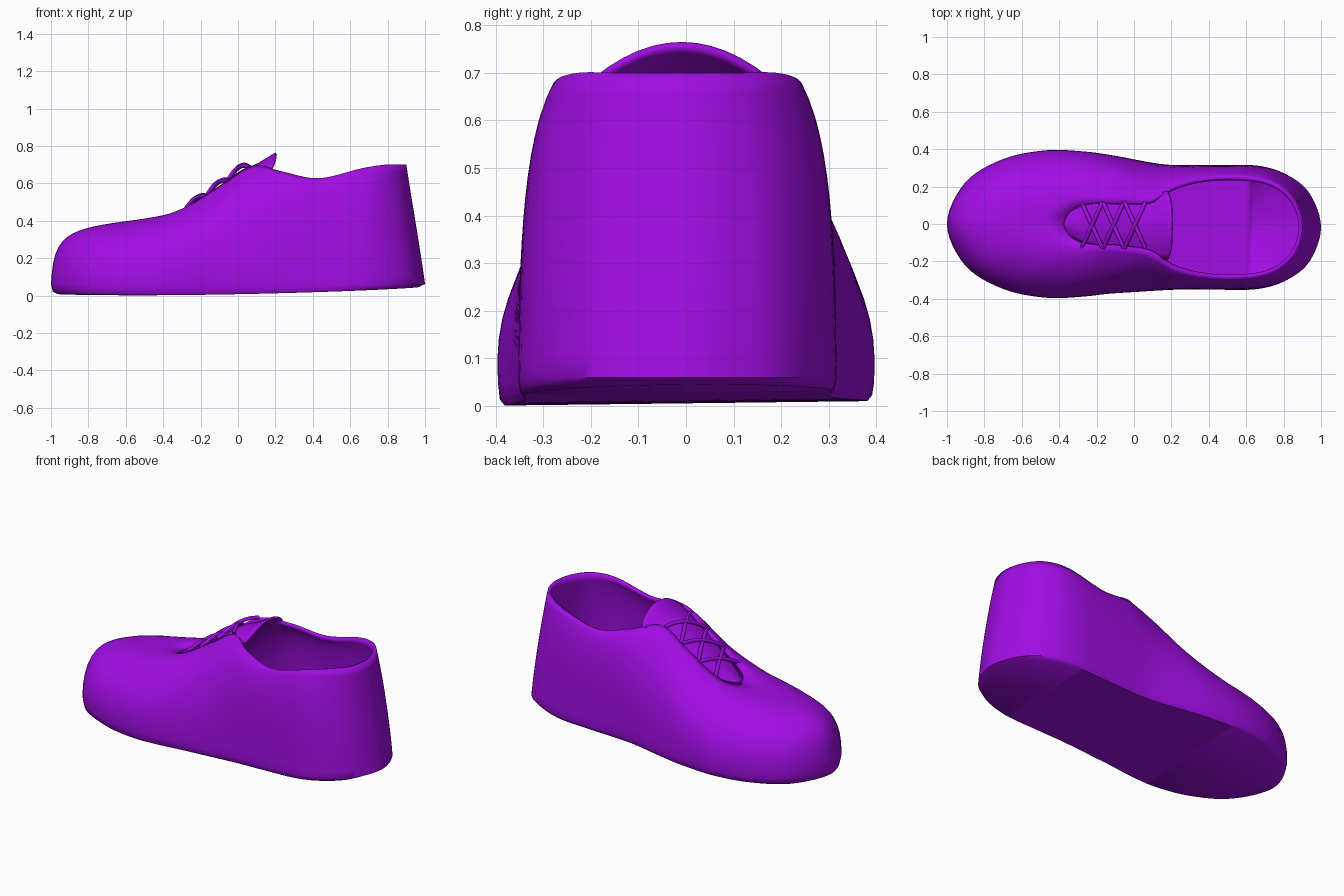
import bpy, bmesh, math
from mathutils import Vector

cube = bpy.data.objects.get("Cube")
if cube:
    bpy.data.objects.remove(cube, do_unlink=True)

purple = bpy.data.materials.new("bright purple")
purple.use_nodes = True
COLOUR = (0.36, 0.004, 0.78, 1)
purple.diffuse_color = COLOUR
purple.node_tree.nodes["Principled BSDF"].inputs["Base Color"].default_value = COLOUR

STEPS = 6     # columns between two rail points
RINGS = 14    # rings from sole edge to collar


def catmull(a, b, c, d, t):
    return 0.5 * (2 * b + (c - a) * t + (2 * a - 5 * b + 4 * c - d) * t ** 2
                  + (3 * b - a - 3 * c + d) * t ** 3)


def smooth_loop(half):
    """Mirror a heel-to-toe half rail across y and resample it as a closed loop."""
    pts = [Vector(p) for p in half]
    pts += [Vector((p.x, -p.y, p.z)) for p in pts[-2:0:-1]]
    n = len(pts)
    return [catmull(pts[i - 1], pts[i], pts[(i + 1) % n], pts[(i + 2) % n], s / STEPS)
            for i in range(n) for s in range(STEPS)]


def smooth_path(points, steps):
    pts = [Vector(p) for p in points]
    pts = [2 * pts[0] - pts[1]] + pts + [2 * pts[-1] - pts[-2]]
    out = [catmull(*pts[i:i + 4], s / steps) for i in range(len(pts) - 3) for s in range(steps)]
    return out + [pts[-2]]


def bezier(a, b, c, d, t):
    u = 1 - t
    return a * u ** 3 + b * 3 * u * u * t + c * 3 * u * t * t + d * t ** 3


def skew(p):
    """Shift the heel slightly to one side of the toe."""
    t = min(max((p.x + 0.2) / 0.4, 0), 1)
    return Vector((p.x, p.y - 0.018 * t * t * (3 - 2 * t), p.z))


def ground(x, y):
    """Gently rocking underside of the sole."""
    return 0.001 + 0.012 * (y + 0.39) + 0.016 * (x + 0.6) ** 2


def finish(bm, name, thickness):
    bmesh.ops.recalc_face_normals(bm, faces=bm.faces)
    mesh = bpy.data.meshes.new(name)
    bm.to_mesh(mesh)
    bm.free()
    obj = bpy.data.objects.new(name, mesh)
    bpy.context.collection.objects.link(obj)
    mesh.materials.append(purple)
    solid = obj.modifiers.new("thickness", 'SOLIDIFY')
    solid.thickness = thickness
    solid.offset = -1
    bpy.ops.object.select_all(action='DESELECT')
    obj.select_set(True)
    bpy.context.view_layer.objects.active = obj
    bpy.ops.object.shade_smooth_by_angle(angle=math.radians(50))
    return obj


# Rails of the upper, heel centre to toe centre
sole_rail = [(1, 0, .06), (.94, .18, .06), (.82, .28, .06), (.66, .33, .06), (.42, .333, .05),
             (.18, .335, .05), (-.08, .365, .05), (-.28, .388, .05), (-.48, .392, .05),
             (-.7, .345, .05), (-.9, .225, .06), (-1, 0, .06)]
flank_rail = [(.975, 0, .25), (.92, .18, .25), (.81, .28, .25), (.66, .325, .25), (.42, .335, .25),
              (.18, .335, .3), (-.06, .365, .33), (-.25, .4, .3), (-.47, .41, .27),
              (-.72, .36, .28), (-.9, .23, .34), (-.985, 0, .37)]
shoulder_rail = [(.93, 0, .5), (.89, .16, .5), (.8, .26, .52), (.67, .32, .56), (.42, .33, .56),
                 (.21, .32, .6), (.02, .25, .6), (-.16, .26, .47), (-.4, .28, .37),
                 (-.58, .25, .37), (-.78, .14, .37), (-.9, 0, .36)]
collar_rail = [(.9, 0, .7), (.87, .12, .7), (.79, .21, .7), (.66, .26, .68), (.43, .265, .627),
               (.23, .22, .665), (.08, .135, .695), (-.08, .118, .6), (-.21, .112, .515),
               (-.3, .092, .46), (-.35, .055, .435), (-.375, 0, .425)]

# Upper and sole: rings between the rails, underside closed by strips across y
rails = [smooth_loop(r) for r in (sole_rail, flank_rail, shoulder_rail, collar_rail)]
count = len(rails[0])
bm = bmesh.new()
rings = []
for inset, lift in ((0.965, 0), (0.99, 0.012)):
    ring = []
    for p in rails[0]:
        q = skew(Vector((p.x * inset, p.y * inset, 0)))
        q.z = ground(q.x, q.y) + lift
        ring.append(bm.verts.new(q))
    rings.append(ring)
for j in range(RINGS + 1):
    rings.append([bm.verts.new(skew(bezier(*c, j / RINGS))) for c in zip(*rails)])
for low, high in zip(rings, rings[1:]):
    for i in range(count):
        k = (i + 1) % count
        bm.faces.new((low[i], low[k], high[k], high[i]))
base = rings[0]
for i in range(count // 2):
    corners = [base[i], base[i + 1], base[-i - 1], base[-i]]
    bm.faces.new(list(dict.fromkeys(corners)))
finish(bm, "shoe_upper", 0.02)

# Tongue: arched strip under the laces, flaring at the ankle
spine = smooth_path([(-.39, .045, .405), (-.25, .105, .48), (-.1, .125, .585),
                     (.02, .13, .672), (.1, .165, .705), (.2, .185, .765)], 5)
ACROSS = 12
bm = bmesh.new()
rows = []
for n, (x, width, z) in enumerate(spine):
    f = n / (len(spine) - 1)
    row = []
    for i in range(ACROSS + 1):
        u = 2 * i / ACROSS - 1
        drop = (0.03 + 0.045 * f ** 3) * u * u
        row.append(bm.verts.new((x - 0.02 * f * u ** 4, width * u - 0.009 * f, z - drop)))
    rows.append(row)
for a, b in zip(rows, rows[1:]):
    for i in range(ACROSS):
        bm.faces.new((a[i], b[i], b[i + 1], a[i + 1]))
finish(bm, "tongue", 0.014)


def tongue_height(x):
    for a, b in zip(spine, spine[1:]):
        if x <= b.x:
            return a.z + (b.z - a.z) * (x - a.x) / (b.x - a.x)
    return spine[-1].z


# Crossed laces: three pairs arching over the tongue
for n, start in enumerate((-0.28, -0.165, -0.05)):
    for side, label in ((1, "left"), (-1, "right")):
        curve = bpy.data.curves.new("lace", 'CURVE')
        curve.dimensions = '3D'
        curve.bevel_depth = 0.011
        curve.bevel_resolution = 2
        curve.use_fill_caps = True
        line = curve.splines.new('POLY')
        line.points.add(10)
        for i, point in enumerate(line.points):
            u = i / 5 - 1
            x = start + 0.11 * i / 10
            lift = 0.022 - 0.028 * u * u + (0.006 if side > 0 else 0)
            point.co = (x, side * u * 0.122 - 0.006, tongue_height(x) + lift, 1)
        curve.materials.append(purple)
        lace = bpy.data.objects.new(f"lace_{n + 1}_{label}", curve)
        bpy.context.collection.objects.link(lace)
